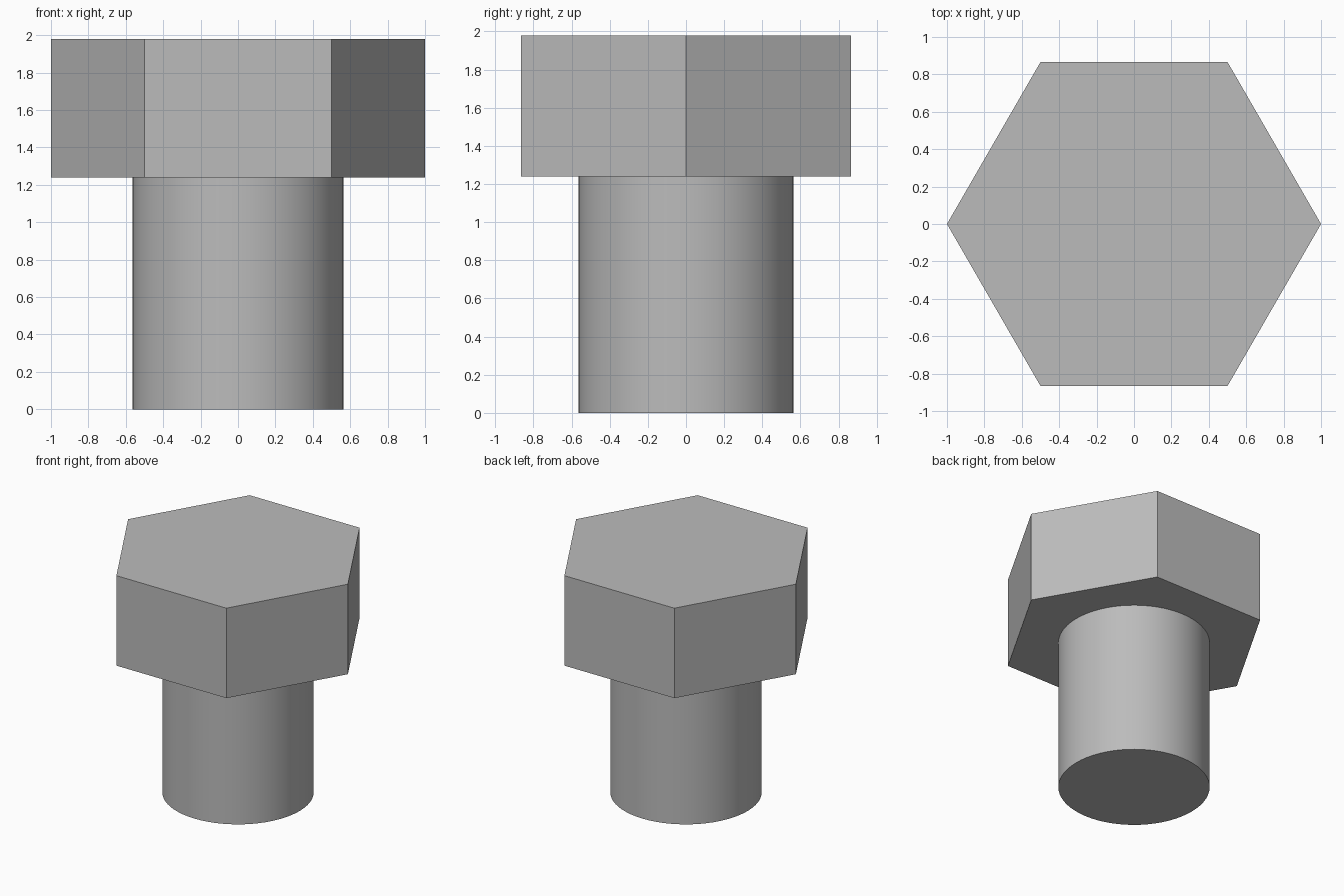
import bpy
from math import radians

cube = bpy.data.objects.get("Cube")
if cube:
    bpy.data.objects.remove(cube, do_unlink=True)

HEAD_BOTTOM, HEAD_TOP = 1.24, 1.98

# Plain grey metal
steel = bpy.data.materials.new("grey_steel")
steel.use_nodes = True
grey = (0.5, 0.5, 0.5, 1)
steel.diffuse_color = grey
steel.node_tree.nodes["Principled BSDF"].inputs["Base Color"].default_value = grey


def prism(name, sides, radius, bottom, top, turn=0):
    """Upright prism with flat caps and sharp rims."""
    bpy.ops.mesh.primitive_cylinder_add(
        vertices=sides, radius=radius, depth=top - bottom,
        location=(0, 0, (top + bottom) / 2), rotation=(0, 0, turn))
    part = bpy.context.object
    part.name = part.data.name = name
    part.data.materials.append(steel)
    bpy.ops.object.transform_apply(location=True, rotation=True, scale=True)
    bpy.ops.object.shade_smooth_by_angle(angle=radians(30))
    return part


# Hexagonal head with corners on the x axis
prism("hex_head", 6, 1.0, HEAD_BOTTOM, HEAD_TOP, radians(30))

# Round shank below the head
prism("shank", 64, 0.564, 0, HEAD_BOTTOM)
